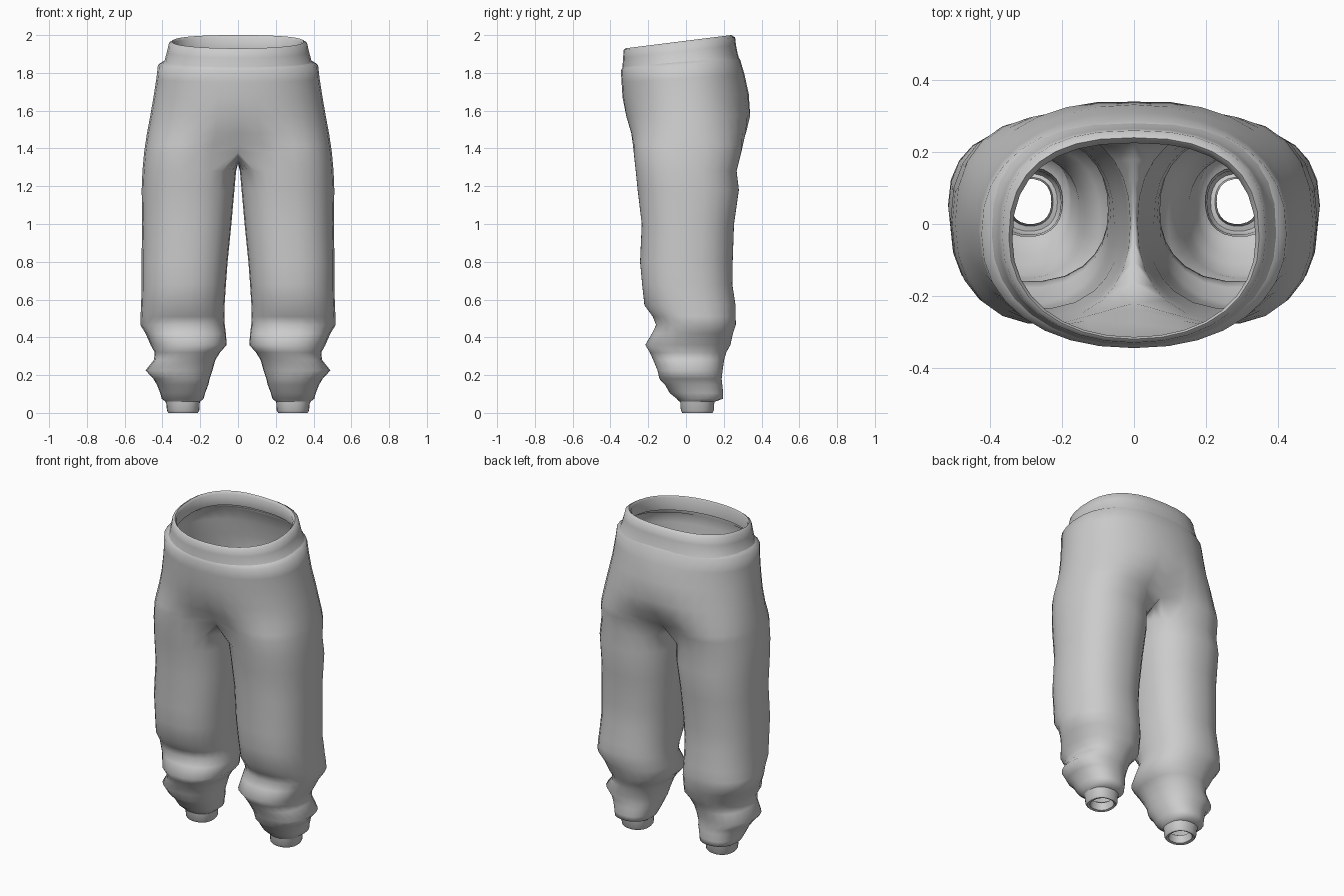
import bpy, bmesh
from math import sin, cos, pi, radians

OUT, INN = 16, 8          # outer-arc and inner-thigh segments of a half ring
ARC = radians(130)


def sup(th, cx, cy, a, b, n=2.3):
    """Point on a superellipse."""
    c, s = cos(th), sin(th)
    f = lambda v: (1 if v >= 0 else -1) * abs(v) ** (2 / n)
    return cx + a * f(c), cy + b * f(s)


def torso_ring(zf, zb, xo, yf, yb, t, nf=2.2, nb=2.1):
    """Half ring from front centre round the side to back centre.
    t blends from a hip oval (0) to the top of a leg (1)."""
    cy, b, pts = (yf + yb) / 2, (yb - yf) / 2, []
    for i in range(OUT + 1):
        u = 2 * i / OUT - 1
        hx, hy = sup(u * pi / 2, 0, cy, xo, b, nf if u < 0 else nb)
        lx, ly = sup(u * ARC, xo / 2, cy, xo / 2, b)
        x = 0 if i in (0, OUT) else hx + (lx - hx) * t
        y = hy + (ly - hy) * t
        pts.append((x, y, zf + (zb - zf) * (y - yf) / (yb - yf)))
    return pts


def leg_ring(z, xi, xo, yf, yb):
    cx, cy, a, b = (xi + xo) / 2, (yf + yb) / 2, (xo - xi) / 2, (yb - yf) / 2
    ths = [ARC * (2 * i / OUT - 1) for i in range(OUT + 1)]
    ths += [ARC + (2 * pi - 2 * ARC) * k / INN for k in range(1, INN)]
    return [(*sup(th, cx, cy, a, b), z) for th in ths]


def loft(name, rings, angle=60):
    """Skin the rings top to bottom; full rings close, half rings stay open."""
    bm = bmesh.new()
    vs = [[bm.verts.new(p) for p in r] for r in rings]
    for a, b in zip(vs, vs[1:]):
        n = len(a)
        closed = n > OUT + 1 and len(b) == n
        for i in range(n if closed else min(n, OUT + 1) - 1):
            j = (i + 1) % n
            bm.faces.new((a[i], b[i], b[j], a[j]))
    me = bpy.data.meshes.new(name)
    bm.to_mesh(me)
    bm.free()
    ob = bpy.data.objects.new(name, me)
    bpy.context.collection.objects.link(ob)
    bpy.ops.object.select_all(action='DESELECT')
    ob.select_set(True)
    bpy.context.view_layer.objects.active = ob
    bpy.ops.object.shade_smooth_by_angle(angle=radians(angle))
    m = ob.modifiers.new("Mirror", 'MIRROR')
    m.use_clip = True
    return ob


# Waistband: inner hem, rolled rim, outer face tucked into the hips
band = [
    (1.84, 1.91, .35, -.315, .24, 0),
    (1.92, 1.985, .338, -.314, .225, 0),
    (1.93, 2.0, .348, -.32, .24, 0),
    (1.922, 1.988, .366, -.33, .26, 0),
    (1.88, 1.945, .376, -.333, .265, 0),
    (1.835, 1.9, .388, -.336, .274, 0),
    (1.81, 1.87, .408, -.34, .283, 0),
]
loft("waistband", [torso_ring(*r, 2.15, 2.5) for r in band])

# Hips and seat
hips = [
    (1.83, 1.885, .395, -.336, .276, 0, 2.15, 2.45),
    (1.812, 1.87, .424, -.345, .287, 0, 2.2, 2.35),
    (1.75, 1.79, .432, -.341, .31, 0, 2.2, 2.2),
    (1.67, 1.69, .446, -.336, .332, 0),
    (1.57, 1.57, .465, -.323, .347, .1),
    (1.48, 1.48, .482, -.302, .33, .4),
    (1.42, 1.42, .491, -.287, .308, .8),
    (1.38, 1.38, .497, -.279, .295, 1),
]
rings = [torso_ring(*r) for r in hips]

# Crotch saddle along the centre line closes the last half ring into a leg ring
y0, y1 = rings[-1][0][1], rings[-1][-1][1]
rings[-1] += [(0, y1 + (y0 - y1) * k / INN, 1.38 - .06 * sin(pi * k / INN))
              for k in range(1, INN)]

# Leg: z, inner x, outer x, front y, back y
leg = [
    (1.28, .010, .506, -.268, .27),
    (1.18, .019, .510, -.258, .282),
    (1.0, .035, .507, -.236, .256),
    (.8, .055, .511, -.245, .249),
    (.68, .064, .510, -.234, .247),
    (.57, .071, .513, -.222, .264),
    (.51, .072, .516, -.178, .265),
    (.465, .070, .517, -.16, .265),
    (.42, .064, .489, -.182, .25),
    (.36, .060, .463, -.217, .237),
    (.32, .095, .441, -.193, .215),
    (.28, .120, .445, -.175, .203),
    (.225, .135, .489, -.152, .195),
    (.18, .150, .448, -.142, .19),
    (.15, .157, .430, -.113, .193),
    (.105, .174, .412, -.087, .198),
    (.075, .182, .404, -.05, .197),
    (.06, .200, .385, -.035, .155),
]
loft("trousers", rings + [leg_ring(*r) for r in leg], 100)

# Ankle cuff with a turned-in hem
cuff = [
    (.075, .198, .39, -.036, .158),
    (.05, .203, .38, -.03, .15),
    (.012, .205, .376, -.028, .148),
    (.0, .213, .368, -.02, .14),
    (.004, .225, .352, -.006, .13),
    (.05, .23, .345, 0, .125),
]
loft("cuff", [leg_ring(*r) for r in cuff])
